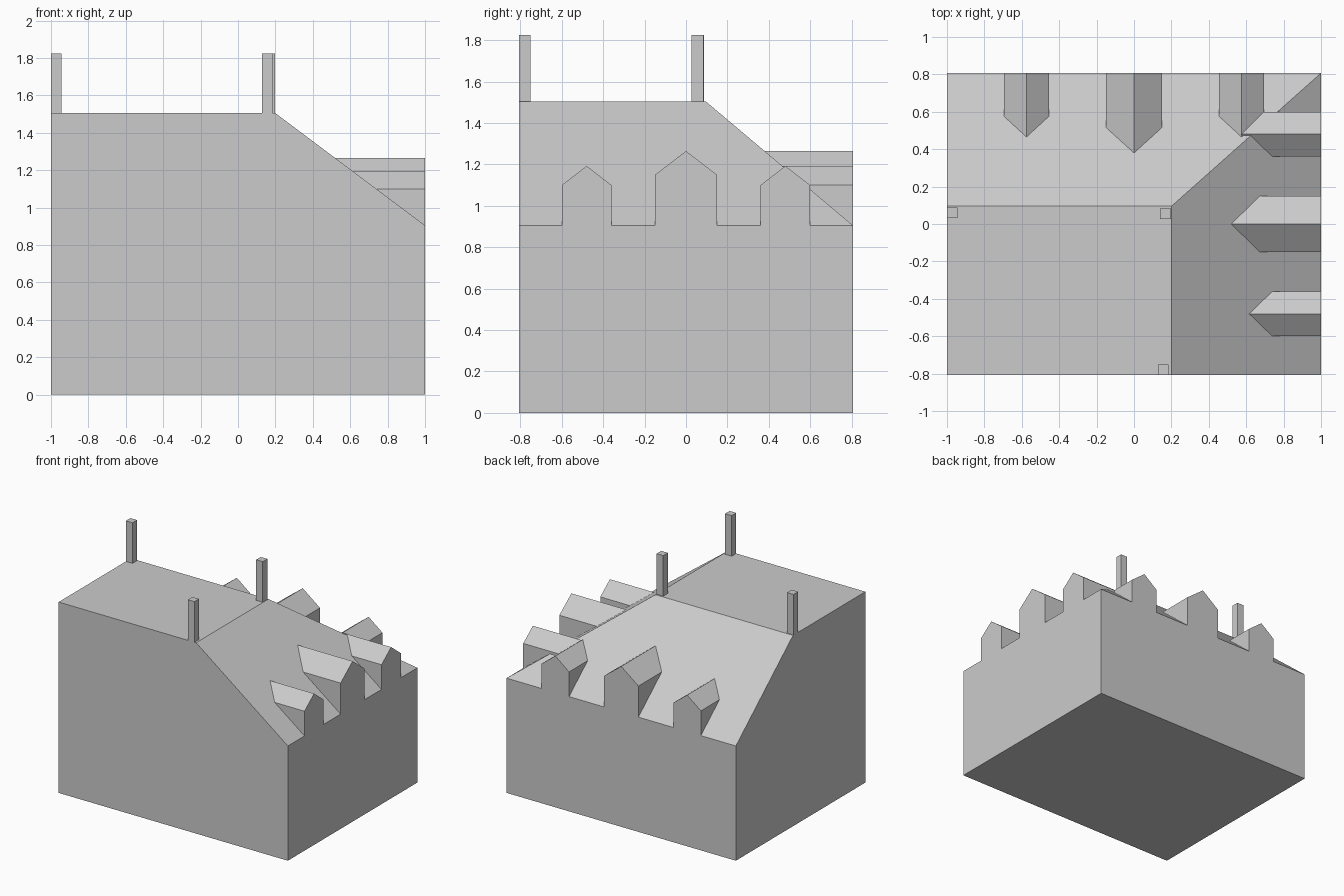
import bpy, bmesh
from mathutils import Matrix, Vector

if "Cube" in bpy.data.objects:
    bpy.data.objects.remove(bpy.data.objects["Cube"])

W, D = 1.0, 0.807            # half width and half depth
EAVE, TOP = 0.905, 1.505     # wall height and flat roof height
RX, RY = 0.2, 0.095          # edges of the flat roof


def make_object(name, verts, faces):
    bm = bmesh.new()
    vs = [bm.verts.new(v) for v in verts]
    for f in faces:
        bm.faces.new([vs[i] for i in f])
    bmesh.ops.recalc_face_normals(bm, faces=bm.faces[:])
    mesh = bpy.data.meshes.new(name)
    bm.to_mesh(mesh)
    bm.free()
    obj = bpy.data.objects.new(name, mesh)
    bpy.context.collection.objects.link(obj)
    return obj


def prism(name, profile, start, end, place):
    """Extrude a 2D outline from start to end; place maps (across, along, up) to xyz."""
    n = len(profile)
    verts = [place(a, t, z) for t in (start, end) for a, z in profile]
    faces = [range(n), range(2 * n - 1, n - 1, -1)]
    faces += [(i, (i + 1) % n, n + (i + 1) % n, n + i) for i in range(n)]
    return make_object(name, verts, faces)


# Main block with flat roof, right and back slopes meeting at a hip
make_object("building_body", [
    (-W, -D, 0), (W, -D, 0), (W, D, 0), (-W, D, 0),
    (W, -D, EAVE), (W, D, EAVE), (-W, D, EAVE),
    (-W, -D, TOP), (RX, -D, TOP), (RX, RY, TOP), (-W, RY, TOP)],
    [(0, 3, 2, 1), (0, 1, 4, 8, 7), (1, 2, 5, 4), (2, 3, 6, 5),
     (3, 0, 7, 10, 6), (7, 8, 9, 10), (4, 5, 9, 8), (5, 6, 10, 9)])


# Dormers: one large in the middle, a smaller one on each side
def dormer(name, c, half, wall_top, ridge, start, end, place):
    profile = [(c - half, EAVE), (c + half, EAVE), (c + half, wall_top),
               (c, ridge), (c - half, wall_top)]
    prism(name, profile, start, end, place)


sides = [
    ("right_dormer", 0.48, W, 0.572, 0.5, lambda a, t, z: (t, a, z)),
    ("back_dormer", 0.575, D, 0.45, 0.37, lambda a, t, z: (a, t, z)),
]
for label, offset, wall, small_end, big_end, place in sides:
    for c in (-offset, offset):
        dormer(label + "_small", c, 0.12, 1.10, 1.193, wall, small_end, place)
    dormer(label + "_large", 0, 0.15, 1.15, 1.265, wall, big_end, place)

# Chimneys on three corners of the flat roof
S, H = 0.057, 0.32
for x, y in ((-W, 0.031), (0.14, 0.027), (0.127, -D)):
    outline = [(x, y), (x + S, y), (x + S, y + S), (x, y + S)]
    prism("chimney", outline, TOP, TOP + H, lambda a, t, b: (a, b, t))
